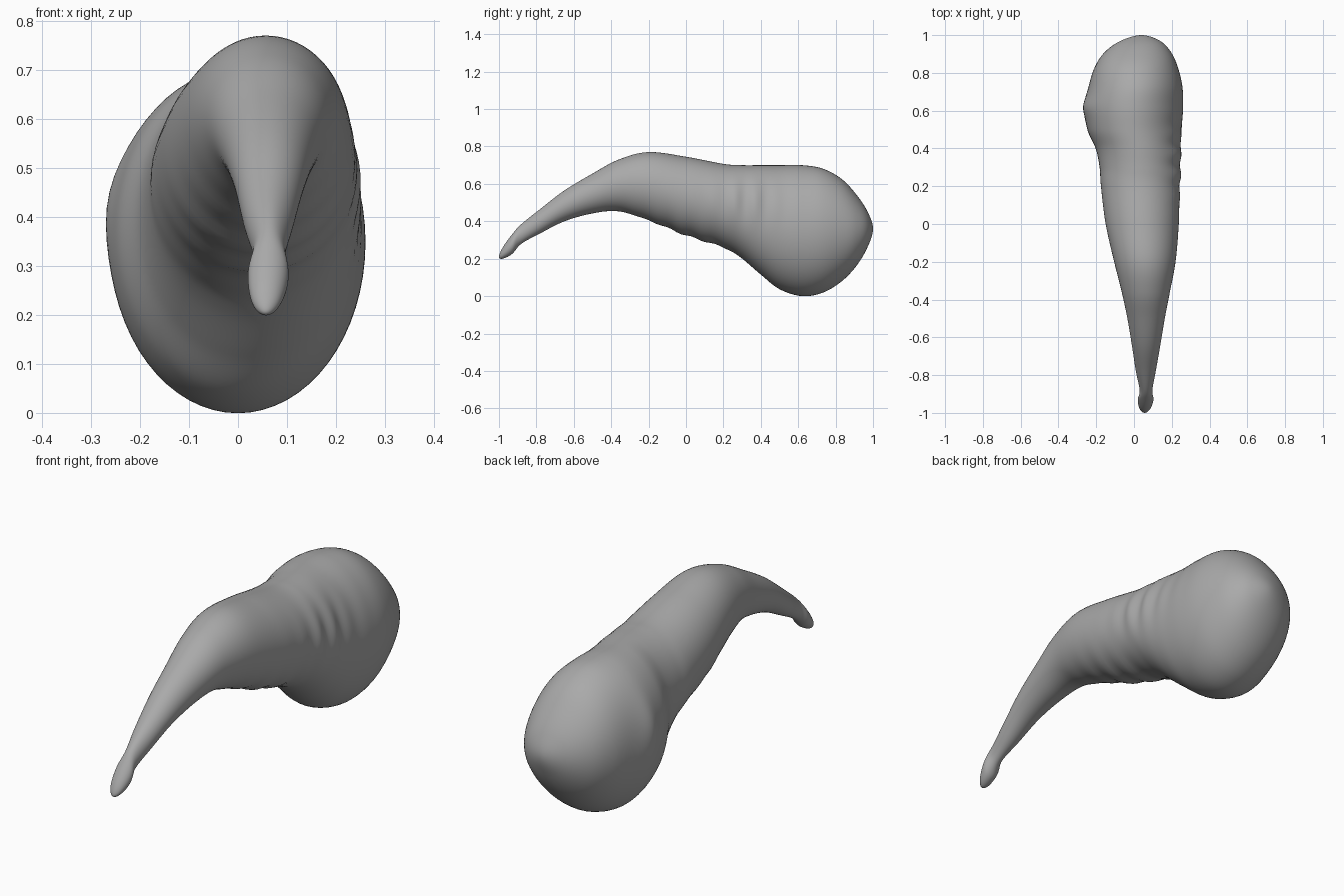
import bpy
import bmesh
import math
from mathutils import Vector

SIDES = 64
STEPS = 8

cube = bpy.data.objects.get("Cube")
if cube:
    bpy.data.objects.remove(cube, do_unlink=True)


def make_material(name, value):
    material = bpy.data.materials.new(name)
    material.use_nodes = True
    colour = (value, value, value, 1)
    material.diffuse_color = colour
    material.node_tree.nodes["Principled BSDF"].inputs["Base Color"].default_value = colour
    return material


# Stations along the body: y, top z, bottom z, smallest x, largest x
stations = [Vector(s) for s in (
    (-1, .21, .21, .057, .057),
    (-.98, .26, .2, .03, .085),
    (-.93, .33, .225, .02, .103),
    (-.88, .385, .28, .03, .097),
    (-.78, .465, .335, .01, .115),
    (-.65, .565, .4, -.01, .138),
    (-.5, .655, .442, -.035, .163),
    (-.36, .73, .453, -.065, .19),
    (-.2, .77, .405, -.105, .22),
    (0, .745, .325, -.15, .237),
    (.2, .707, .26, -.175, .243),
    (.3, .7, .2, -.182, .247),
    (.4, .7, .115, -.203, .248),
    (.5, .7, .037, -.247, .252),
    (.62, .7, 0, -.262, .26),
    (.73, .682, .018, -.24, .256),
    (.83, .628, .077, -.208, .232),
    (.91, .544, .16, -.155, .196),
    (.97, .453, .26, -.07, .137),
    (1, .36, .36, .04, .04),
)]


def through_pole(s):
    """Continue the outline past a rounded end by swapping opposite sides."""
    return Vector((s[0], s[2], s[1], s[4], s[3]))


def spline(a, b, c, d, t):
    """Catmull-Rom curve from b to c."""
    return (b * 2 + (c - a) * t + (a * 2 - b * 5 + c * 4 - d) * t ** 2
            + (b * 3 - a - c * 3 + d) * t ** 3) / 2


def bump(value, centre, width):
    return math.exp(-((value - centre) / width) ** 2)


def wrinkle(x, y, z, side, up):
    """Shallow skin folds on the flank and the underside."""
    flank = max(side, 0) * bump(y, .33, .17) * bump(z, .52, .12)
    x += .007 * flank * math.sin(y * 55)
    fold = max(-side, 0) * bump(y, .62, .05) * bump(z, .45, .12)
    x -= .012 * fold
    belly = max(-up, 0) * bump(y, 0, .22)
    z += .005 * belly * math.sin(y * 50)
    return x, y, z


def build_body(name, material):
    points = [through_pole(stations[1])] + stations + [through_pole(stations[-2])]
    samples = []
    for i in range(len(stations) - 1):
        samples += [spline(*points[i:i + 4], k / STEPS) for k in range(STEPS)]
    samples = samples[1:]

    bm = bmesh.new()
    rings = []
    for y, top, bottom, low, high in samples:
        ring = []
        for k in range(SIDES):
            angle = math.tau * k / SIDES
            side, up = math.cos(angle), math.sin(angle)
            x = (low + high) / 2 + (high - low) / 2 * side
            z = (top + bottom) / 2 + (top - bottom) / 2 * up
            ring.append(bm.verts.new(wrinkle(x, y, z, side, up)))
        rings.append(ring)

    # Skin between neighbouring rings
    for a, b in zip(rings, rings[1:]):
        for k in range(SIDES):
            n = (k + 1) % SIDES
            bm.faces.new((a[k], a[n], b[n], b[k]))

    # Rounded ends closed at a single point
    for ring, end in ((rings[0], stations[0]), (rings[-1], stations[-1])):
        pole = bm.verts.new((end[3], end[0], end[1]))
        for k in range(SIDES):
            bm.faces.new((ring[k], ring[(k + 1) % SIDES], pole))

    bmesh.ops.recalc_face_normals(bm, faces=bm.faces)
    for face in bm.faces:
        face.smooth = True
    mesh = bpy.data.meshes.new(name)
    bm.to_mesh(mesh)
    bm.free()
    mesh.materials.append(material)
    body = bpy.data.objects.new(name, mesh)
    bpy.context.collection.objects.link(body)
    return body


build_body("curved_body", make_material("mid grey", .4))
